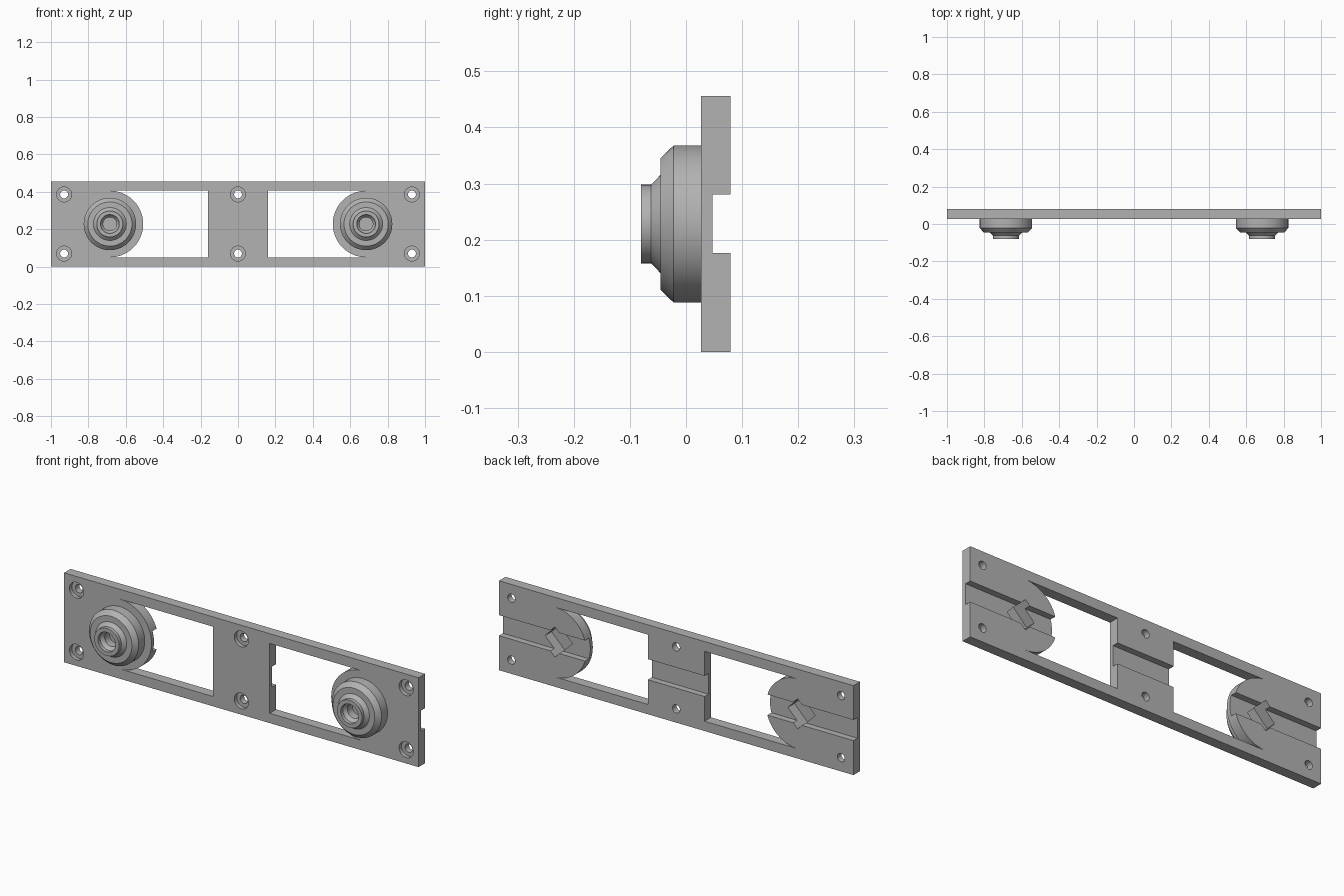
import bpy, bmesh, math
from mathutils import Matrix, Vector

cube = bpy.data.objects.get("Cube")
if cube:
    bpy.data.objects.remove(cube, do_unlink=True)

grey = bpy.data.materials.new("light_grey")
grey.use_nodes = True
grey.diffuse_color = (0.45, 0.45, 0.45, 1)
grey.node_tree.nodes["Principled BSDF"].inputs["Base Color"].default_value = (0.45, 0.45, 0.45, 1)

MID = 0.228                      # height of the centre line
FRONT, BACK = 0.027, 0.079       # plate faces
KNOB_X = 0.685
DISC_R = 0.178


def make(name, bm):
    bmesh.ops.recalc_face_normals(bm, faces=bm.faces)
    mesh = bpy.data.meshes.new(name)
    bm.to_mesh(mesh)
    bm.free()
    mesh.materials.append(grey)
    obj = bpy.data.objects.new(name, mesh)
    bpy.context.collection.objects.link(obj)
    return obj


def prism(name, outline, y0, y1):
    """Extrude an (x, z) outline along y."""
    bm = bmesh.new()
    face = bm.faces.new([bm.verts.new((x, y0, z)) for x, z in outline])
    out = bmesh.ops.extrude_face_region(bm, geom=[face])
    moved = [v for v in out["geom"] if isinstance(v, bmesh.types.BMVert)]
    bmesh.ops.translate(bm, verts=moved, vec=(0, y1 - y0, 0))
    return make(name, bm)


def box(name, x0, x1, y0, y1, z0, z1):
    return prism(name, [(x0, z0), (x1, z0), (x1, z1), (x0, z1)], y0, y1)


def lathe(name, x, z, profile, steps=64):
    """Spin an (r, y) profile, starting and ending on the axis, around y."""
    bm = bmesh.new()
    verts = [bm.verts.new((r, y, 0)) for r, y in profile]
    edges = [bm.edges.new(pair) for pair in zip(verts, verts[1:])]
    bmesh.ops.spin(bm, geom=verts + edges, cent=(0, 0, 0), axis=(0, 1, 0),
                   angle=math.tau, steps=steps)
    bmesh.ops.remove_doubles(bm, verts=bm.verts, dist=1e-5)
    bmesh.ops.translate(bm, verts=bm.verts, vec=(x, 0, z))
    return make(name, bm)


def cut(obj, cutters):
    """Subtract each cutter and keep the finished mesh."""
    for c in cutters:
        mod = obj.modifiers.new("cut", 'BOOLEAN')
        mod.operation, mod.solver, mod.object = 'DIFFERENCE', 'EXACT', c
    graph = bpy.context.evaluated_depsgraph_get()
    mesh = bpy.data.meshes.new_from_object(obj.evaluated_get(graph))
    obj.modifiers.clear()
    obj.data = mesh


def smooth(obj):
    bpy.ops.object.select_all(action='DESELECT')
    obj.select_set(True)
    bpy.context.view_layer.objects.active = obj
    bpy.ops.object.shade_smooth_by_angle(angle=math.radians(20))


# Plate with the long groove along its back
plate = box("mount_plate", -1, 1, FRONT, BACK, 0, 2 * MID)
plate_cuts = [box("groove_cutter", -1.1, 1.1, 0.047, 0.2, 0.176, 0.281)]

# Countersunk screw holes: two at each end and two in the middle
for x in (-0.93, 0, 0.93):
    for z in (MID - 0.158, MID + 0.158):
        plate_cuts.append(lathe("screw_hole_cutter", x, z, [
            (0, -0.1), (0.04, -0.1), (0.04, 0.047),
            (0.021, 0.047), (0.021, 0.2), (0, 0.2)], 40))

knobs, shared = [], []
for side, label in ((1, "left"), (-1, "right")):
    cx = side * KNOB_X
    # Window whose outer end curves around the knob's disc
    arc = [(cx - side * DISC_R * math.cos(a), MID + DISC_R * math.sin(a))
           for a in (math.pi * (i / 40 - 0.5) for i in range(41))]
    outline = [(side * 0.16, MID - DISC_R)] + arc + [(side * 0.16, MID + DISC_R)]
    plate_cuts.append(prism("window_cutter", outline, -0.2, 0.2))

    # Stepped round knob on the front
    knob = lathe(label + "_knob", cx, MID, [
        (0, 0.03), (0.14, 0.03), (0.14, -0.022), (0.118, -0.045),
        (0.088, -0.045), (0.07, -0.062), (0.07, -0.08), (0, -0.08)])

    # Bore with a wider mouth, and a diamond pocket behind it
    bore = lathe("bore_cutter", cx, MID, [
        (0, -0.2), (0.05, -0.2), (0.05, -0.062), (0.036, -0.045),
        (0.036, 0.2), (0, 0.2)], 48)
    d = 0.077
    pocket = prism("pocket_cutter", [(cx - d, MID), (cx, MID - d),
                                     (cx + d, MID), (cx, MID + d)], -0.005, 0.2)
    cut(knob, [bore, pocket])
    knobs.append(knob)
    shared += [bore, pocket]

cut(plate, plate_cuts + shared)
for c in plate_cuts + shared:
    bpy.data.objects.remove(c, do_unlink=True)
for obj in [plate] + knobs:
    smooth(obj)
